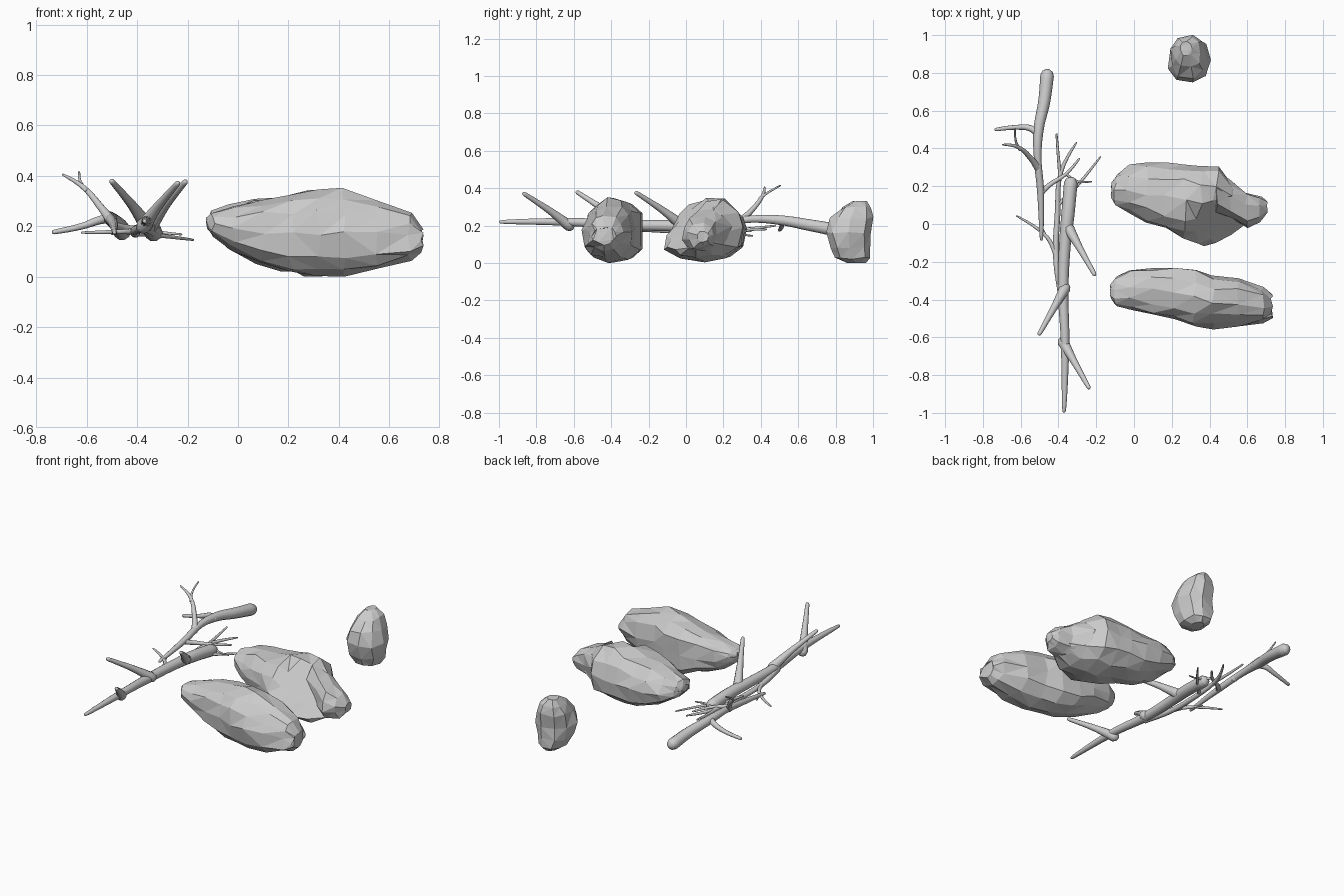
import bpy, bmesh, math, random
from mathutils import Vector


def finish(name, bm):
    bmesh.ops.recalc_face_normals(bm, faces=bm.faces)
    me = bpy.data.meshes.new(name)
    bm.to_mesh(me)
    bm.free()
    ob = bpy.data.objects.new(name, me)
    bpy.context.collection.objects.link(ob)
    return ob


def rock(name, secs, cuts=(), dents=(), upright=False, seed=1, n=12, jit=0.011):
    """Faceted loft. secs: (t, a min, a max, b min, b max); t runs along x, or z if upright."""
    rng = random.Random(seed)
    bm = bmesh.new()
    rings = []
    for t, a0, a1, b0, b1 in secs:
        ring = []
        for i in range(n):
            w = 2 * math.pi * i / n
            c, s = math.cos(w), math.sin(w)
            a = (a0 + a1) / 2 + (a1 - a0) / 2 * math.copysign(abs(c) ** 0.85, c)
            b = (b0 + b1) / 2 + (b1 - b0) / 2 * math.copysign(abs(s) ** 0.85, s)
            p = Vector((a, b, t)) if upright else Vector((t, a, b))
            k = jit * min(1, (a1 - a0) / 0.2)
            p += Vector([rng.uniform(-k, k) for _ in range(3)])
            # flat worn faces
            for co, no in cuts:
                no_v = Vector(no).normalized()
                d = (p - Vector(co)).dot(no_v)
                if d > 0:
                    p -= no_v * d
            # chipped hollows
            for co, r, push in dents:
                f = 1 - (p - Vector(co)).length / r
                if f > 0:
                    p += Vector(push) * f
            p.z = max(p.z, 0)
            ring.append(bm.verts.new(p))
        rings.append(ring)
    for r, q in zip(rings, rings[1:]):
        for i in range(n):
            j = (i + 1) % n
            bm.faces.new((r[i], r[j], q[j], q[i]))
    bm.faces.new(rings[0])
    bm.faces.new(rings[-1])
    bmesh.ops.triangulate(bm, faces=bm.faces)
    return finish(name, bm)


def prong(x, y, z, side):
    """Straight tapering prong that rises forward and outward from a stem."""
    return [(x + side * 0.135 * t, y - 0.24 * t, z + 0.17 * t ** 0.9, 0.030 - 0.019 * t ** 0.6)
            for t in (0, 0.4, 0.7, 1)]


def branch(name, limbs):
    """Tapered rounded tubes. Each limb is a list of (x, y, z, radius)."""
    cu = bpy.data.curves.new(name, 'CURVE')
    cu.dimensions = '3D'
    cu.bevel_depth = 1.0
    cu.bevel_resolution = 3
    cu.resolution_u = 5
    cu.use_fill_caps = True
    for pts in limbs:
        pts = list(pts)
        # rounded ends
        for end, nxt in ((0, 1), (-1, -2)):
            p, q = Vector(pts[end][:3]), Vector(pts[nxt][:3])
            d, r = (p - q).normalized(), pts[end][3]
            extra = [(*(p + d * r * 0.65), r * 0.75), (*(p + d * r * 0.95), r * 0.3)]
            pts = extra[::-1] + pts if end == 0 else pts + extra
        sp = cu.splines.new('BEZIER')
        sp.bezier_points.add(len(pts) - 1)
        for bp, (x, y, z, r) in zip(sp.bezier_points, pts):
            bp.co = (x, y, z)
            bp.radius = r
            bp.handle_left_type = bp.handle_right_type = 'AUTO'
    tmp = bpy.data.objects.new(name + "_curve", cu)
    bpy.context.collection.objects.link(tmp)
    dg = bpy.context.evaluated_depsgraph_get()
    bm = bmesh.new()
    bm.from_mesh(bpy.data.meshes.new_from_object(tmp.evaluated_get(dg)))
    bpy.data.objects.remove(tmp)
    bmesh.ops.remove_doubles(bm, verts=bm.verts, dist=0.0003)
    for f in bm.faces:
        f.smooth = True
    return finish(name, bm)


# Front long rock
rock("front_rock", [
    (-0.125, -0.39, -0.32, 0.20, 0.235), (-0.10, -0.43, -0.28, 0.165, 0.26),
    (-0.02, -0.445, -0.245, 0.11, 0.28), (0.10, -0.48, -0.225, 0.055, 0.305),
    (0.21, -0.515, -0.225, 0.02, 0.325), (0.32, -0.545, -0.235, 0.005, 0.34),
    (0.42, -0.555, -0.275, 0.01, 0.345), (0.55, -0.56, -0.29, 0.03, 0.31),
    (0.68, -0.535, -0.34, 0.065, 0.25), (0.73, -0.50, -0.375, 0.10, 0.19)],
    cuts=[((0.10, -0.34, 0.305), (-0.22, 0.12, 1)),
          ((0.45, -0.50, 0.27), (0.1, -0.75, 0.65))],
    dents=[((0.62, -0.56, 0.19), 0.12, (-0.01, 0.05, 0))], seed=4)

# Rear long rock with a broken, sloping front corner and a lobe at its end
rock("rear_rock", [
    (-0.12, 0.14, 0.22, 0.19, 0.23), (-0.10, 0.10, 0.26, 0.16, 0.255),
    (-0.03, 0.06, 0.305, 0.11, 0.28), (0.07, 0.01, 0.315, 0.06, 0.305),
    (0.17, -0.03, 0.32, 0.03, 0.32), (0.27, -0.07, 0.315, 0.015, 0.34),
    (0.36, -0.115, 0.31, 0.01, 0.355), (0.44, -0.115, 0.295, 0.015, 0.355),
    (0.52, -0.10, 0.21, 0.035, 0.31), (0.63, -0.01, 0.13, 0.085, 0.19)],
    cuts=[((0.36, 0.06, 0.30), (0.42, -0.65, 0.62)),
          ((0.15, 0.2, 0.318), (-0.18, 0.12, 1))],
    dents=[((0.36, -0.11, 0.11), 0.10, (0, -0.025, -0.01))], seed=9)
rock("rear_rock_lobe", [
    (0.44, 0.06, 0.26, 0.08, 0.34), (0.51, 0.03, 0.23, 0.07, 0.30),
    (0.60, -0.02, 0.17, 0.065, 0.25), (0.67, 0.01, 0.145, 0.08, 0.21),
    (0.705, 0.06, 0.12, 0.11, 0.17)], seed=12, n=9)

# Small upright rock
rock("small_rock", [
    (0.0, 0.26, 0.33, 0.86, 0.96), (0.025, 0.22, 0.37, 0.80, 0.99),
    (0.08, 0.195, 0.39, 0.765, 0.995), (0.16, 0.18, 0.40, 0.75, 0.99),
    (0.24, 0.19, 0.385, 0.775, 0.995), (0.295, 0.215, 0.355, 0.83, 0.99),
    (0.33, 0.245, 0.305, 0.89, 0.965)], upright=True, seed=6, n=9, jit=0.009)

# Rear branch and its twigs
branch("rear_branch", [
    [(-0.46, 0.785, 0.18, 0.036), (-0.475, 0.65, 0.205, 0.032), (-0.505, 0.50, 0.23, 0.027),
     (-0.51, 0.35, 0.235, 0.020), (-0.495, 0.18, 0.21, 0.019), (-0.49, -0.08, 0.175, 0.008)],
    [(-0.50, 0.47, 0.23, 0.020), (-0.545, 0.505, 0.225, 0.017), (-0.62, 0.512, 0.20, 0.013),
     (-0.73, 0.50, 0.177, 0.009)],
    [(-0.505, 0.29, 0.225, 0.020), (-0.54, 0.34, 0.27, 0.015), (-0.62, 0.41, 0.36, 0.010),
     (-0.695, 0.42, 0.405, 0.004)],
    [(-0.605, 0.395, 0.345, 0.009), (-0.625, 0.435, 0.375, 0.006), (-0.63, 0.505, 0.415, 0.004)],
    [(-0.495, 0.16, 0.205, 0.015), (-0.45, 0.205, 0.195, 0.013), (-0.36, 0.265, 0.185, 0.009),
     (-0.29, 0.345, 0.17, 0.005)],
    [(-0.36, 0.265, 0.185, 0.008), (-0.30, 0.225, 0.175, 0.006), (-0.225, 0.225, 0.168, 0.004)],
])

# Front branch: main stem with three upward prongs
branch("front_branch", [
    [(-0.335, 0.215, 0.175, 0.036), (-0.35, 0.05, 0.195, 0.035), (-0.365, -0.10, 0.20, 0.031),
     (-0.375, -0.35, 0.205, 0.028), (-0.365, -0.62, 0.22, 0.023), (-0.37, -0.99, 0.22, 0.009)],
    prong(-0.345, -0.025, 0.205, 1), prong(-0.365, -0.34, 0.208, -1), prong(-0.375, -0.625, 0.20, 1)])

# Thin side stem with its twigs
branch("side_stem", [
    [(-0.385, -0.36, 0.195, 0.020), (-0.412, -0.18, 0.18, 0.016), (-0.405, 0.05, 0.17, 0.015),
     (-0.385, 0.28, 0.18, 0.011), (-0.305, 0.43, 0.18, 0.004)],
    [(-0.39, 0.25, 0.178, 0.011), (-0.40, 0.35, 0.185, 0.008), (-0.41, 0.475, 0.20, 0.005)],
    [(-0.405, 0.10, 0.172, 0.012), (-0.33, 0.17, 0.165, 0.009), (-0.178, 0.355, 0.146, 0.004)],
    [(-0.415, -0.16, 0.18, 0.013), (-0.46, -0.07, 0.178, 0.010), (-0.62, 0.042, 0.175, 0.004)],
    [(-0.47, -0.06, 0.177, 0.008), (-0.50, 0.01, 0.17, 0.004)],
])
